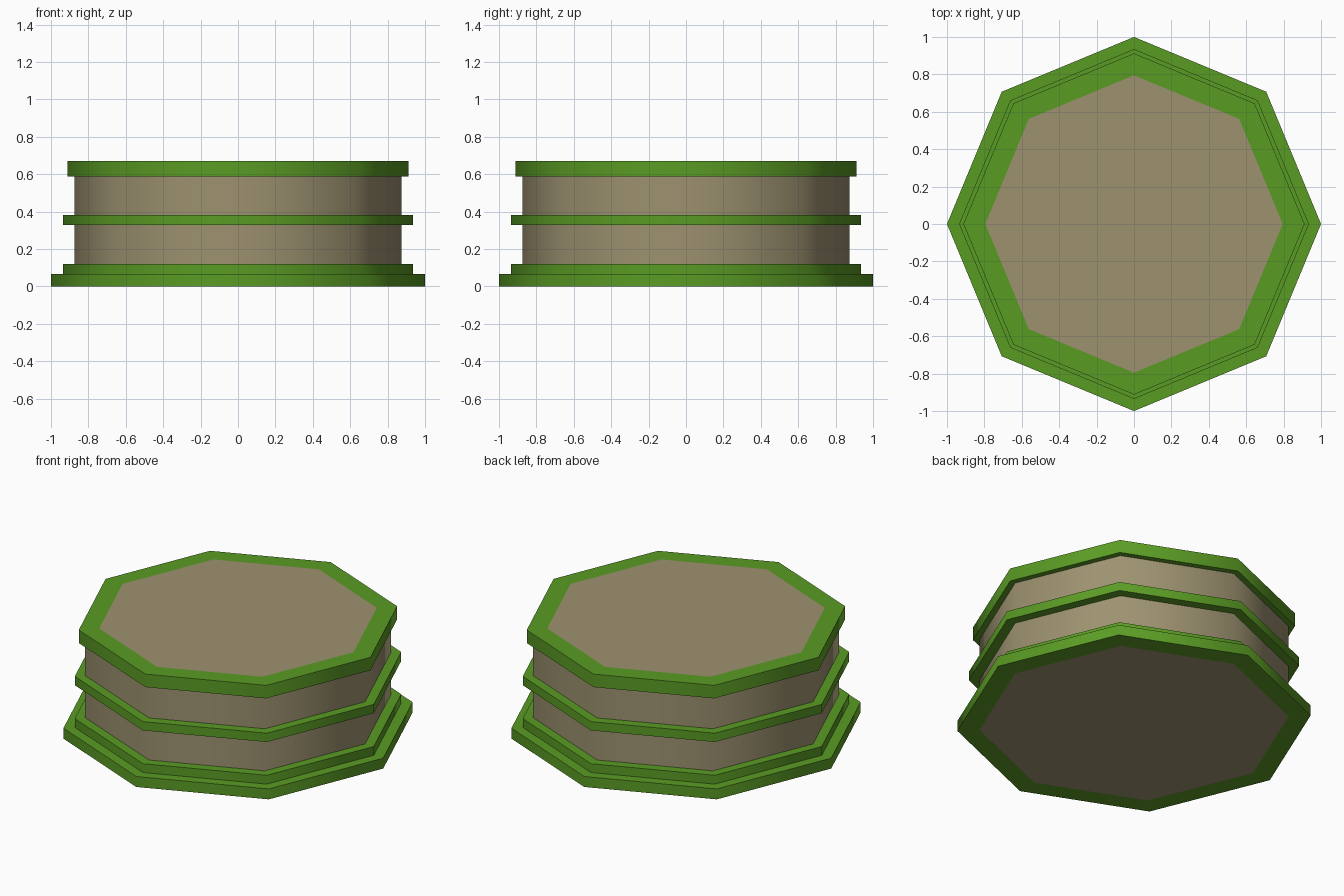
import bpy, bmesh, math

if "Cube" in bpy.data.objects:
    bpy.data.objects.remove(bpy.data.objects["Cube"])

SIDES = 8


def material(name, srgb):
    mat = bpy.data.materials.new(name)
    lin = [((c / 255 + 0.055) / 1.055) ** 2.4 for c in srgb]
    mat.diffuse_color = (*lin, 1)
    mat.use_nodes = True
    mat.node_tree.nodes["Principled BSDF"].inputs["Base Color"].default_value = mat.diffuse_color
    return mat


GREEN = material("green trim", (90, 155, 36))
STONE = material("tan stone", (157, 146, 112))


def lathe(name, profile, mat):
    """Sweep (radius, z) points, listed bottom to top, round an octagon."""
    bm = bmesh.new()
    rings = []
    for r, z in profile:
        rings.append([bm.verts.new((r * math.cos(2 * math.pi * i / SIDES),
                                    r * math.sin(2 * math.pi * i / SIDES), z))
                      for i in range(SIDES)])
    for a, b in zip(rings, rings[1:]):
        for i in range(SIDES):
            j = (i + 1) % SIDES
            bm.faces.new((a[i], a[j], b[j], b[i]))
    finish(name, bm, mat)


def panel(name, r, z, mat, up):
    """Flat octagonal cap."""
    bm = bmesh.new()
    ring = [bm.verts.new((r * math.cos(2 * math.pi * i / SIDES),
                          r * math.sin(2 * math.pi * i / SIDES), z))
            for i in range(SIDES)]
    bm.faces.new(ring if up else ring[::-1])
    finish(name, bm, mat)


def finish(name, bm, mat):
    mesh = bpy.data.meshes.new(name)
    bm.to_mesh(mesh)
    bm.free()
    mesh.materials.append(mat)
    obj = bpy.data.objects.new(name, mesh)
    bpy.context.collection.objects.link(obj)
    # the eight sides are smooth shaded, the step edges stay sharp
    bpy.ops.object.select_all(action='DESELECT')
    obj.select_set(True)
    bpy.context.view_layer.objects.active = obj
    bpy.ops.object.shade_smooth_by_angle(angle=math.radians(60))


WALL, BAND, RIM, INSET = 0.875, 0.935, 0.912, 0.795
Z_STEP, Z_BASE, Z_MID0, Z_MID1, Z_RIM, Z_TOP = 0.065, 0.12, 0.327, 0.382, 0.588, 0.669

# stepped green foot
lathe("base_step", [(WALL, 0), (1, 0), (1, Z_STEP), (BAND, Z_STEP),
                    (BAND, Z_BASE), (WALL, Z_BASE)], GREEN)
# tan drum walls with a green band between them
lathe("lower_wall", [(WALL, Z_BASE), (WALL, Z_MID0)], STONE)
lathe("middle_band", [(WALL, Z_MID0), (BAND, Z_MID0),
                      (BAND, Z_MID1), (WALL, Z_MID1)], GREEN)
lathe("upper_wall", [(WALL, Z_MID1), (WALL, Z_RIM)], STONE)
# green top rim
lathe("top_rim", [(WALL, Z_RIM), (RIM, Z_RIM), (RIM, Z_TOP), (INSET, Z_TOP)], GREEN)
# flush tan panels closing the top and the underside
panel("top_panel", INSET, Z_TOP, STONE, True)
panel("bottom_panel", WALL, 0, STONE, False)
